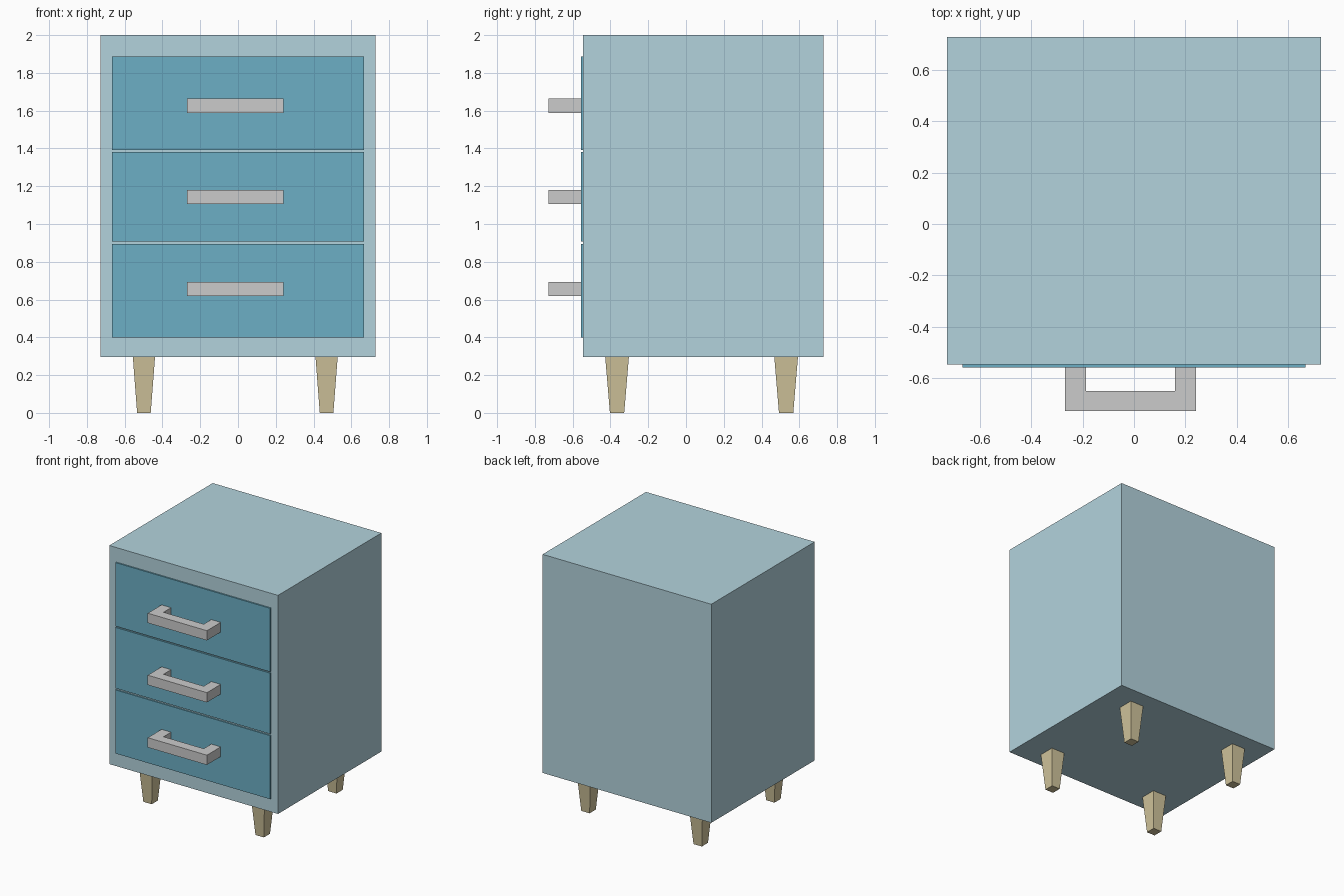
import bpy, bmesh

if "Cube" in bpy.data.objects:
    bpy.data.objects.remove(bpy.data.objects["Cube"])


def material(name, rgb):
    m = bpy.data.materials.new(name)
    m.diffuse_color = (*rgb, 1)
    m.use_nodes = True
    m.node_tree.nodes["Principled BSDF"].inputs["Base Color"].default_value = m.diffuse_color
    return m


PALE = material("pale_blue", (0.45, 0.65, 0.72))
BLUE = material("blue", (0.15, 0.43, 0.56))
WOOD = material("light_wood", (0.63, 0.55, 0.33))


def finish(name, bm, mat=None):
    bmesh.ops.recalc_face_normals(bm, faces=bm.faces)
    me = bpy.data.meshes.new(name)
    bm.to_mesh(me)
    bm.free()
    if mat:
        me.materials.append(mat)
    ob = bpy.data.objects.new(name, me)
    bpy.context.collection.objects.link(ob)


def box(name, lo, hi, mat, foot=(1, 1)):
    """Box between two corners; foot scales the bottom face for a taper."""
    bm = bmesh.new()
    bmesh.ops.create_cube(bm, size=1)
    for v in bm.verts:
        taper = foot if v.co.z < 0 else (1, 1)
        v.co.x *= taper[0]
        v.co.y *= taper[1]
        for i in range(3):
            v.co[i] = (lo[i] + hi[i]) / 2 + v.co[i] * (hi[i] - lo[i])
    finish(name, bm, mat)


def handle(name, z0, z1):
    """U-shaped pull: outline in plan, extruded upwards."""
    back, inner, front = -0.547, -0.65, -0.727
    outline = [(-0.269, back), (-0.269, front), (0.241, front), (0.241, back),
               (0.16, back), (0.16, inner), (-0.187, inner), (-0.187, back)]
    bm = bmesh.new()
    face = bm.faces.new([bm.verts.new((x, y, z0)) for x, y in outline])
    ext = bmesh.ops.extrude_face_region(bm, geom=[face])["geom"]
    verts = [g for g in ext if isinstance(g, bmesh.types.BMVert)]
    bmesh.ops.translate(bm, verts=verts, vec=(0, 0, z1 - z0))
    finish(name, bm)


# Cabinet body
box("cabinet_body", (-0.727, -0.546, 0.297), (0.727, 0.727, 2.0), PALE)

# Drawer fronts with their pulls
for label, z0, z1, h0 in (("bottom", 0.40, 0.895, 0.618),
                          ("middle", 0.908, 1.382, 1.105),
                          ("top", 1.392, 1.887, 1.588)):
    box(label + "_drawer", (-0.667, -0.557, z0), (0.667, -0.53, z1), BLUE)
    handle(label + "_handle", h0, h0 + 0.076)

# Tapered legs
for side, x in (("left", -0.498), ("right", 0.469)):
    for end, y in (("front", -0.365), ("back", 0.53)):
        box(f"{end}_{side}_leg", (x - 0.059, y - 0.063, 0),
            (x + 0.059, y + 0.063, 0.3), WOOD, foot=(0.61, 0.6))
